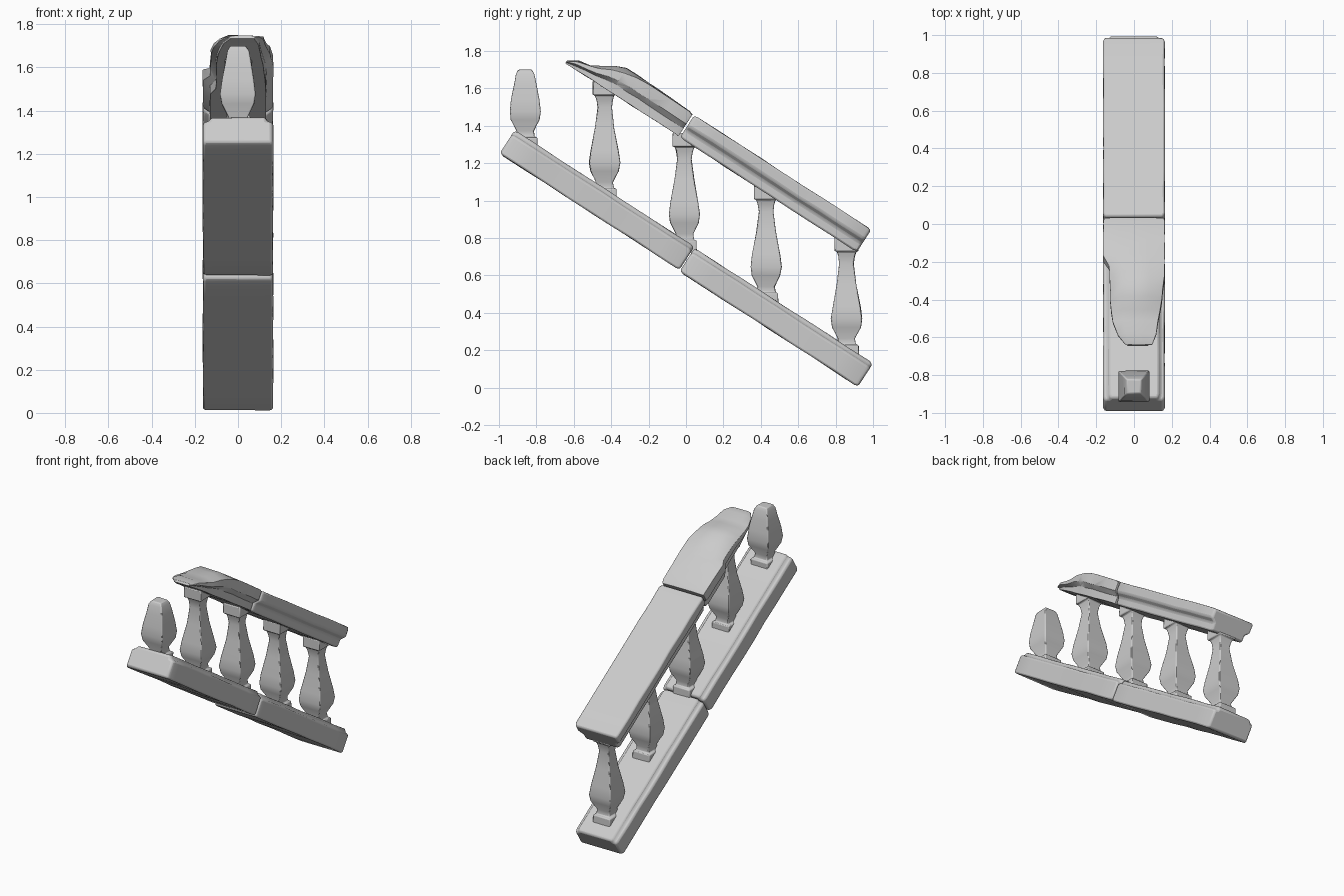
import bpy, bmesh, math, random
from mathutils import Vector

if "Cube" in bpy.data.objects:
    bpy.data.objects.remove(bpy.data.objects["Cube"])

random.seed(4)
DOWN = Vector((0, 0.84, -0.5426))    # direction running down the slope
NORM = Vector((0, 0.5426, 0.84))     # perpendicular to the slope


def finish(bm, name, bevel, angle=35):
    bmesh.ops.recalc_face_normals(bm, faces=bm.faces)
    me = bpy.data.meshes.new(name)
    bm.to_mesh(me)
    bm.free()
    ob = bpy.data.objects.new(name, me)
    bpy.context.collection.objects.link(ob)
    mod = ob.modifiers.new("worn_edges", "BEVEL")
    mod.width, mod.segments = bevel, 2
    mod.limit_method, mod.angle_limit = "ANGLE", math.radians(angle)
    bpy.ops.object.select_all(action="DESELECT")
    ob.select_set(True)
    bpy.context.view_layer.objects.active = ob
    bpy.ops.object.shade_smooth_by_angle(angle=math.radians(40))
    return ob


def loft(rings):
    # skin consecutive rings of points and cap both ends
    bm = bmesh.new()
    rows = [[bm.verts.new(p) for p in r] for r in rings]
    n = len(rows[0])
    for a, b in zip(rows, rows[1:]):
        for i in range(n):
            bm.faces.new((a[i], a[(i + 1) % n], b[(i + 1) % n], b[i]))
    bm.faces.new(rows[0])
    bm.faces.new(rows[-1])
    return bm


def place(origin, s, section, wear=0.002):
    # put a flat (x, height) section at distance s along the slope
    j = lambda: random.uniform(-wear, wear)
    return [Vector((x + j(), 0, 0)) + origin + DOWN * s + NORM * (h + j())
            for x, h in section]


def mirrored(half):
    return half + [(-x, h) for x, h in reversed(half)]


def rail(name, origin, length, half):
    section = mirrored(half)
    mid = max(h for _, h in half) / 2
    small = [(x * 0.95, mid + (h - mid) * 0.9) for x, h in section]
    steps = 8
    rings = [place(origin, 0, small)]
    for k in range(steps + 1):
        rings.append(place(origin, 0.022 + (length - 0.044) * k / steps, section))
    rings.append(place(origin, length, small))
    finish(loft(rings), name, 0.01)


# base rail: two blocks with a shallow raised strip on top
base_half = [(0.163, 0), (0.163, 0.122), (0.138, 0.128), (0.13, 0.149)]
rail("base_rail_upper", Vector((0, -0.997, 1.251)), 1.145, base_half)
rail("base_rail_lower", Vector((0, -0.035, 0.621)), 1.136, base_half)

# handrail: wide top, narrower underside
hand_half = [(0.128, 0), (0.13, 0.05), (0.163, 0.078), (0.163, 0.143)]
rail("handrail_lower", Vector((0, -0.033, 1.337)), 1.127, hand_half)

# broken handrail: s, left edge, right edge, left height, crest, right height
broken = [
    (0.000, -0.155, 0.155, 0.135, 0.137, 0.135),
    (0.022, -0.163, 0.163, 0.144, 0.144, 0.144),
    (0.13, -0.163, 0.163, 0.146, 0.150, 0.146),
    (0.24, -0.162, 0.163, 0.138, 0.152, 0.146),
    (0.29, -0.132, 0.163, 0.115, 0.154, 0.146),
    (0.36, -0.128, 0.162, 0.110, 0.155, 0.140),
    (0.43, -0.127, 0.155, 0.100, 0.154, 0.125),
    (0.49, -0.125, 0.148, 0.085, 0.132, 0.105),
    (0.55, -0.120, 0.138, 0.065, 0.092, 0.075),
    (0.60, -0.112, 0.128, 0.050, 0.062, 0.060),
    (0.67, -0.085, 0.120, 0.030, 0.048, 0.040),
    (0.72, -0.045, 0.095, 0.008, 0.014, 0.012),
]
rings = []
for s, xl, xr, hl, hc, hr in broken:
    sec = [(xl * 0.79, 0), (xr * 0.79, 0), (xr * 0.8, min(0.05, hr * 0.4)),
           (xr, min(0.078, hr * 0.6)), (xr, hr), (xr * 0.5, hc), (xl * 0.5, hc),
           (xl, hl), (xl, min(0.078, hl * 0.6)), (xl * 0.8, min(0.05, hl * 0.4))]
    rings.append(place(Vector((0, -0.04, 1.345)), -s, sec))
finish(loft(rings), "handrail_broken", 0.008, 50)

# square balusters: height above the base rail, half width
shape = [(-0.07, 0.065), (-0.006, 0.065), (0.0, 0.05), (0.03, 0.046), (0.09, 0.076),
         (0.135, 0.083), (0.2, 0.075), (0.32, 0.052), (0.43, 0.038), (0.47, 0.044),
         (0.494, 0.052), (0.498, 0.064), (0.57, 0.064)]
stump = shape[:7] + [(0.28, 0.06), (0.335, 0.05), (0.358, 0.036)]


def baluster(name, y, prof):
    z0 = 1.376 - (y + 0.912) * 0.646
    j = lambda: random.uniform(-0.002, 0.002)
    rings = [[Vector((a * r + j(), y + b * r + j(), z0 + h))
              for a, b in ((-1, -1), (1, -1), (1, 1), (-1, 1))] for h, r in prof]
    finish(loft(rings), name, 0.006, 40)


baluster("baluster_broken", -0.86, stump)
for i, y in enumerate((-0.435, -0.008, 0.428, 0.858)):
    baluster(f"baluster_{i + 1}", y, shape)
